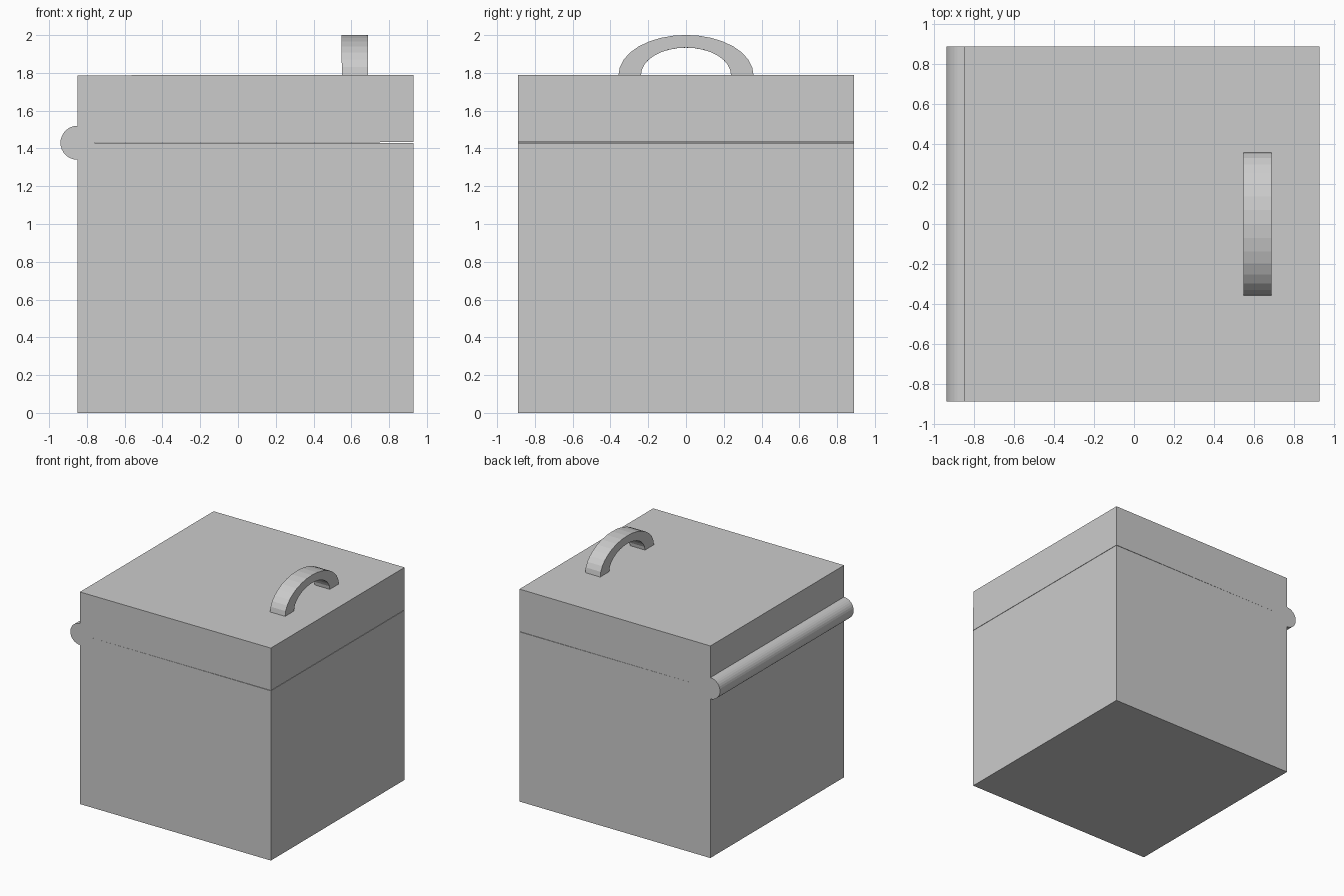
import bpy
import math
from mathutils import Matrix, Vector

if "Cube" in bpy.data.objects:
    bpy.data.objects.remove(bpy.data.objects["Cube"])

X0, X1, HALF_Y = -0.85, 0.93, 0.89
SEAM, TOP = 1.43, 1.787
HINGE = Vector((X0, 0, SEAM))


def block(name, z0, z1):
    cx, cz = (X0 + X1) / 2, (z0 + z1) / 2
    bpy.ops.mesh.primitive_cube_add(size=1, location=(0, 0, 0))
    ob = bpy.context.object
    ob.name = name
    size = (X1 - X0, 2 * HALF_Y, z1 - z0)
    ob.data.transform(Matrix.Translation((cx, 0, cz)) @ Matrix.Diagonal((*size, 1)))
    return ob


# Chest body and lid
block("box_body", 0, SEAM)
lid = block("lid", SEAM, TOP)

# Hinge rod along the left edge
bpy.ops.mesh.primitive_cylinder_add(vertices=32, radius=0.09, depth=2 * HALF_Y,
                                    location=HINGE, rotation=(math.pi / 2, 0, 0))
bpy.context.object.name = "hinge_rod"

# Arched handle: a half-elliptical band of rectangular section
STEPS = 16
verts, faces = [], []
for i in range(STEPS + 1):
    a = math.pi * i / STEPS
    c, s = math.cos(a), math.sin(a)
    for x, ry, rz in ((0.55, 0.357, 0.211), (0.69, 0.357, 0.211),
                      (0.69, 0.238, 0.144), (0.55, 0.238, 0.144)):
        verts.append((x, ry * c, TOP + rz * s))
for i in range(STEPS):
    for j in range(4):
        k = (j + 1) % 4
        faces.append((4 * i + j, 4 * i + k, 4 * i + 4 + k, 4 * i + 4 + j))
faces += [(3, 2, 1, 0), tuple(4 * STEPS + j for j in range(4))]
mesh = bpy.data.meshes.new("lid_handle")
mesh.from_pydata(verts, [], faces)
handle = bpy.data.objects.new("lid_handle", mesh)
bpy.context.collection.objects.link(handle)

# Lid and handle sit very slightly ajar about the hinge
tilt = (Matrix.Translation(HINGE) @ Matrix.Rotation(math.radians(-0.1), 4, 'Y')
        @ Matrix.Translation(-HINGE))
for ob in (lid, handle):
    ob.data.transform(tilt)
    ob.data.update()
